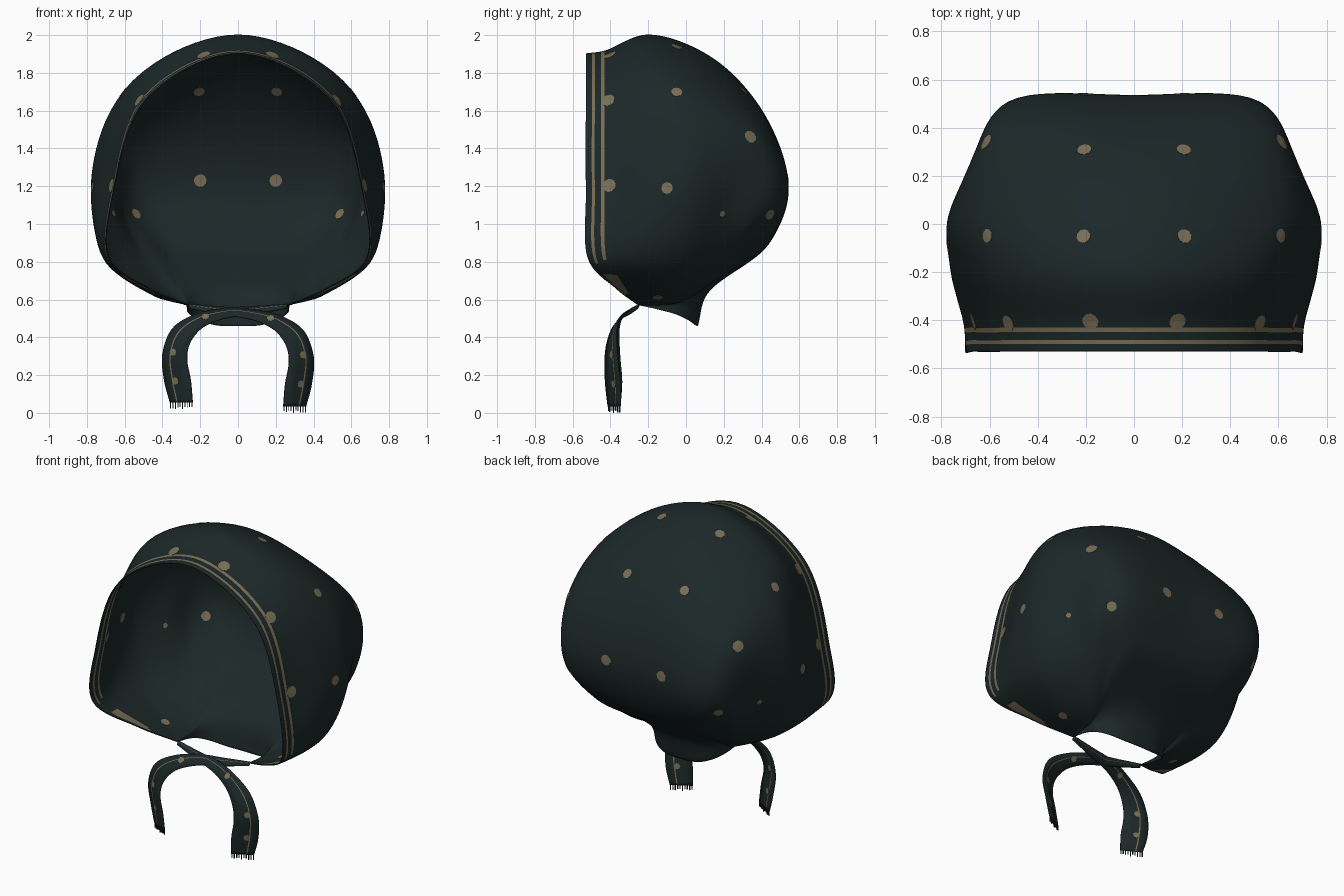
import bpy, bmesh, math, random
from mathutils import Vector
from mathutils.bvhtree import BVHTree

cube = bpy.data.objects.get("Cube")
if cube:
    bpy.data.objects.remove(cube, do_unlink=True)
random.seed(4)


def make_material(name, colour):
    mat = bpy.data.materials.new(name)
    mat.use_nodes = True
    mat.diffuse_color = (*colour, 1)
    bsdf = next(n for n in mat.node_tree.nodes if n.type == 'BSDF_PRINCIPLED')
    bsdf.inputs["Base Color"].default_value = (*colour, 1)
    bsdf.inputs["Roughness"].default_value = 0.9
    return mat


CLOTH = make_material("dark_teal_cloth", (.0115, .0205, .0205))
TAN = make_material("tan_pattern", (.19, .155, .092))


def spline(points, steps):
    """Smooth curve through all the points, even where they are unevenly spaced."""
    ext = [points[0] * 2 - points[1], *points, points[-1] * 2 - points[-2]]
    gaps = [max((b - a).length, .0001) ** .5 for a, b in zip(ext, ext[1:])]
    slopes = [(b - a) / g for a, b, g in zip(ext, ext[1:], gaps)]
    tangents = [(s * h + t * g) / (g + h)
                for s, t, g, h in zip(slopes, slopes[1:], gaps, gaps[1:])]
    out = []
    for a, b, m, n, gap in zip(points, points[1:], tangents, tangents[1:], gaps[1:]):
        for k in range(steps):
            t = k / steps
            ease = t * t * (3 - 2 * t)
            out.append(a.lerp(b, ease)
                       + m * (gap * t * (1 - t) ** 2) - n * (gap * t * t * (1 - t)))
    return out + [points[-1].copy()]


def add_object(name, bm):
    mesh = bpy.data.meshes.new(name)
    bm.to_mesh(mesh)
    bm.free()
    mesh.materials.append(CLOTH)
    mesh.materials.append(TAN)
    obj = bpy.data.objects.new(name, mesh)
    bpy.context.collection.objects.link(obj)
    return obj


def cloth_sheet(name, rows, is_tan):
    """Thin cloth over a grid of points; returns a tree for projecting dots."""
    bm = bmesh.new()
    grid = [[bm.verts.new(p) for p in row] for row in rows]
    for i, (near, far) in enumerate(zip(grid, grid[1:])):
        for j in range(len(near) - 1):
            face = bm.faces.new((near[j], near[j + 1], far[j + 1], far[j]))
            face.smooth = True
            face.material_index = int(is_tan(i, j, face.calc_center_median()))
    bmesh.ops.remove_doubles(bm, verts=bm.verts, dist=.0002)
    bm.normal_update()
    tree = BVHTree.FromBMesh(bm)
    obj = add_object(name, bm)
    solid = obj.modifiers.new("cloth_thickness", 'SOLIDIFY')
    solid.thickness = .006
    solid.offset = 0
    return tree


def cloth_dots(name, tree, spots, sides=10):
    """Thin round plates that follow the cloth and show on both faces."""
    bm = bmesh.new()
    for centre, radius in spots:
        hit, normal, _, _ = tree.find_nearest(centre)
        across = normal.orthogonal().normalized()
        up = normal.cross(across)
        flat = [hit]
        for k in range(sides):
            a = math.tau * k / sides
            edge = hit + (across * math.cos(a) + up * math.sin(a)) * radius
            flat.append(tree.find_nearest(edge)[0])
        top, low = ([bm.verts.new(p + normal * s) for p in flat]
                    for s in (.0048, -.0048))
        for k in range(1, sides + 1):
            n = k % sides + 1
            bm.faces.new((top[0], top[k], top[n]))
            bm.faces.new((low[0], low[n], low[k]))
            bm.faces.new((top[k], low[k], low[n], top[n]))
    for face in bm.faces:
        face.material_index = 1
    add_object(name, bm)


# Hood ribs from the face rim, over the crown, to the nape.
# Each rib: centre (y, z), then shoulder, side, jaw and chin points (x, y, z).
ribs = [
    ((-.53, 1.9), (.485, -.53, 1.66), (.66, -.53, 1.17), (.682, -.52, .82), (.47, -.37, .66)),
    ((-.43, 1.915), (.492, -.43, 1.68), (.662, -.43, 1.18), (.685, -.42, .81), (.475, -.33, .655)),
    ((-.2, 2), (.525, -.2, 1.775), (.745, -.18, 1.24), (.712, -.22, .82), (.49, -.22, .65)),
    ((.15, 1.87), (.6, .05, 1.68), (.77, .02, 1.25), (.68, -.04, .81), (.46, -.14, .63)),
    ((.425, 1.56), (.575, .4, 1.44), (.665, .25, 1.19), (.585, .12, .82), (.41, -.06, .62)),
    ((.533, 1.2), (.5, .51, 1.13), (.585, .36, 1.02), (.48, .2, .79), (.35, 0, .61)),
    ((.44, .9), (.36, .4, .88), (.38, .26, .79), (.335, .13, .69), (.3, -.03, .59)),
    ((.11, .63), (.14, .09, .625), (.22, .04, .605), (.26, -.03, .585), (.27, -.12, .57)),
    ((.06, .46), (.12, .05, .465), (.205, .01, .492), (.255, -.06, .524), (.268, -.15, .548)),
]
CHIN = Vector((.26, -.25, .57))


def mirrored(p):
    return Vector((-p[0], p[1], p[2]))


arches = []
for centre, *side in ribs:
    half = [Vector(p) for p in side] + [CHIN]
    arch = [mirrored(p) for p in reversed(half)] + [Vector((0, *centre))] + half
    arches.append(spline(arch, 10))
columns = [spline(list(col), 12) for col in zip(*arches)]
hood_rows = list(zip(*columns))


# Two tan stripes run beside the rim to the jaw; a short patch follows below it
def rim_stripe(i, j, centre):
    if centre.z > .8:
        return i in (4, 5, 10, 11)
    return 4 <= i <= 13 and .63 < centre.z < .73


hood_tree = cloth_sheet("hood", hood_rows, rim_stripe)

# Scattered dots, paired left and right
half_dots = [
    ((.21, -.05, 1.94), .03), ((.21, .325, 1.72), .03), ((.2, .53, 1.23), .034),
    ((.6, -.05, 1.69), .03), ((.63, .35, 1.47), .035), ((.77, -.1, 1.19), .031),
    ((.53, .43, 1.06), .03), ((.68, .2, 1.05), .016),
    ((.19, -.415, 1.92), .036), ((.53, -.415, 1.66), .036), ((.7, -.415, 1.21), .036),
    ((.42, -.15, .62), .028),
]
hood_spots = [(flip(p), r) for p, r in half_dots for flip in (Vector, mirrored)]
cloth_dots("hood_dots", hood_tree, hood_spots)

# Tie path with the half-width vector at each point, for the right side
tie_path = [
    ((.26, -.25, .565), (0, .006, .012)),
    ((.1, -.28, .545), (0, .016, .02)),
    ((-.08, -.315, .525), (-.005, .026, .026)),
    ((-.21, -.355, .485), (-.02, .025, .035)),
    ((-.3, -.38, .41), (-.048, .026, .036)),
    ((-.335, -.385, .3), (-.065, .034, .01)),
    ((-.32, -.38, .17), (-.07, .04, 0)),
    ((-.3, -.38, .055), (-.06, .033, 0)),
]


def build_tie(side, flip, drop, forward):
    mid, wide = [], []
    for k, (p, w) in enumerate(tie_path):
        ease = k / (len(tie_path) - 1)
        shift = Vector((0, -forward * math.sin(math.pi * ease), -drop * ease))
        mid.append(flip(p) + shift)
        wide.append(flip(w))
    mid, wide = spline(mid, 6), spline(wide, 6)
    rows = [[m + w * t for t in (-1, -.3, .3, .4, 1)] for m, w in zip(mid, wide)]
    # A fine tan line runs along the tie
    tree = cloth_sheet(side + "_tie", rows, lambda i, j, c: j == 2)
    cloth_dots(side + "_tie_dots", tree,
               [(mid[k] + wide[k] * .15, .02) for k in (16, 29, 36)], 8)

    # Frayed threads at the end of the tie
    bm = bmesh.new()
    threads = 10
    for k in range(threads):
        top = mid[-1] + wide[-1] * (.94 * (2 * k / (threads - 1) - 1))
        length = .035 if k == 4 else random.uniform(.022, .035)
        made = bmesh.ops.create_cube(bm, size=1)
        bmesh.ops.scale(bm, vec=(.005, .005, length), verts=made["verts"])
        bmesh.ops.translate(bm, vec=top - Vector((0, 0, length / 2)), verts=made["verts"])
    add_object(side + "_tie_fringe", bm)


build_tie("right", Vector, 0, 0)
build_tie("left", mirrored, .02, .014)
